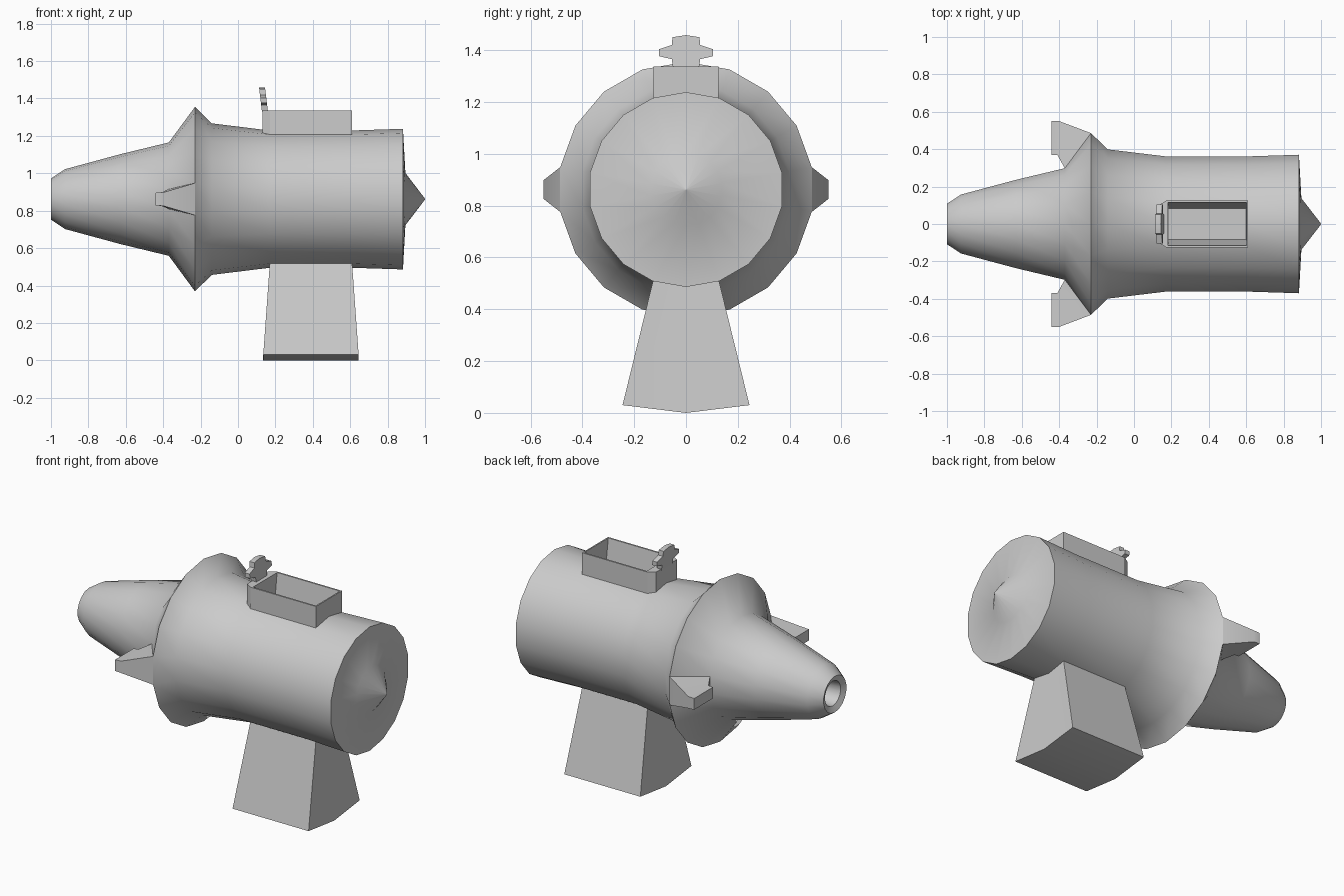
import bpy, bmesh
from math import sin, cos, radians

if "Cube" in bpy.data.objects:
    bpy.data.objects.remove(bpy.data.objects["Cube"])

N, ZC = 18, 0.862          # sides and axis height of the turned body


def pt(x, r, deg):
    a = radians(deg)
    return (x, r * cos(a), ZC + r * sin(a))


def finish(name, bm, angle=50):
    bmesh.ops.remove_doubles(bm, verts=bm.verts, dist=1e-5)
    bmesh.ops.recalc_face_normals(bm, faces=bm.faces)
    me = bpy.data.meshes.new(name)
    bm.to_mesh(me)
    bm.free()
    ob = bpy.data.objects.new(name, me)
    bpy.context.collection.objects.link(ob)
    bpy.ops.object.select_all(action='DESELECT')
    ob.select_set(True)
    bpy.context.view_layer.objects.active = ob
    bpy.ops.object.shade_smooth_by_angle(angle=radians(angle))
    return ob


def loft(name, rings, cap_start=False, cap_end=True, angle=50, skip=()):
    """Skin a list of equal-length closed rings; skip holds (ring, side) gaps."""
    bm = bmesh.new()
    vs = [[bm.verts.new(p) for p in ring] for ring in rings]
    n = len(rings[0])
    for i in range(len(vs) - 1):
        for k in range(n):
            if (i, k) not in skip:
                j = (k + 1) % n
                bm.faces.new((vs[i][k], vs[i][j], vs[i + 1][j], vs[i + 1][k]))
    if cap_start:
        bm.faces.new(vs[0])
    if cap_end:
        bm.faces.new(vs[-1])
    return finish(name, bm, angle)


# Turned body: bored muzzle, flared collar, barrel, pointed rear cap
profile = [(-0.86, 0.06), (-0.985, 0.075), (-1.0, 0.11), (-0.925, 0.16),
           (-0.63, 0.24), (-0.37, 0.303), (-0.23, 0.493), (-0.14, 0.405),
           (0.17, 0.367), (0.61, 0.367), (0.882, 0.376), (0.895, 0.14),
           (1.0, 0.002)]
rings = [[pt(x, r, 90 + 360 / N * k) for k in range(N)] for x, r in profile]
loft("body", rings, cap_start=True,
     skip={(8, 0), (8, N - 1), (8, 8), (8, 9)})

# Flared stand growing from the two lowest barrel sides
X0, X1, R = 0.17, 0.61, 0.367
top = [pt(X0, R, a) for a in (250, 270, 290)] + [pt(X1, R, a) for a in (290, 270, 250)]
foot = [(0.135, -0.245, 0.03), (0.135, 0, 0), (0.135, 0.245, 0.03),
        (0.645, 0.245, 0.03), (0.645, 0, 0), (0.645, -0.245, 0.03)]
bm = bmesh.new()
t, f = [[bm.verts.new(p) for p in ring] for ring in (top, foot)]
for k in range(6):
    j = (k + 1) % 6
    bm.faces.new((t[k], t[j], f[j], f[k]))
bm.faces.new((f[0], f[1], f[4], f[5]))
bm.faces.new((f[1], f[2], f[3], f[4]))
finish("stand", bm)


# Open hopper growing from the two highest barrel sides
def rect(x0, x1, w, z):
    return [(x0, -w, z), (x0, 0, z), (x0, w, z), (x1, w, z), (x1, 0, z), (x1, -w, z)]


base = [pt(X0, R, a) for a in (110, 90, 70)] + [pt(X1, R, a) for a in (70, 90, 110)]
loft("hopper", [base, rect(X0, X1, 0.125, 1.337),
                rect(X0 + 0.012, X1 - 0.008, 0.115, 1.337),
                rect(X0 + 0.015, X1 - 0.01, 0.083, 1.13)], angle=30)

# Sight bracket at the front of the hopper
loft("sight_bracket", [[(0.172, -0.125, z), (0.172, 0.125, z),
                        (0.132, 0.1, z), (0.132, -0.1, z)] for z in (1.18, 1.337)],
     cap_start=True, angle=30)

# Cross-shaped sight, leaning slightly forward
half = [(0.05, 1.33), (0.055, 1.365), (0.105, 1.377), (0.105, 1.403),
        (0.055, 1.42), (0.052, 1.45), (0.0, 1.458)]
outline = half + [(-y, z) for y, z in reversed(half[:-1])]
loft("cross_sight", [[(x - 0.12 * (z - 1.33), y, z) for y, z in outline]
                     for x in (0.128, 0.16)], cap_start=True, angle=30)

# Forward-pointing lugs on both sides of the collar
for side, label in ((1, "left"), (-1, "right")):
    def section(xi, yi, xo, yo, hi, ho):
        return [(xi, side * yi, ZC - hi), (xo, side * yo, ZC - ho),
                (xo, side * yo, ZC + ho), (xi, side * yi, ZC + hi)]
    loft(label + "_lug", [section(-0.37, 0.298, -0.23, 0.486, 0.053, 0.086),
                          section(-0.41, 0.37, -0.40, 0.55, 0.036, 0.036),
                          section(-0.44, 0.37, -0.44, 0.55, 0.034, 0.034)], angle=30)
